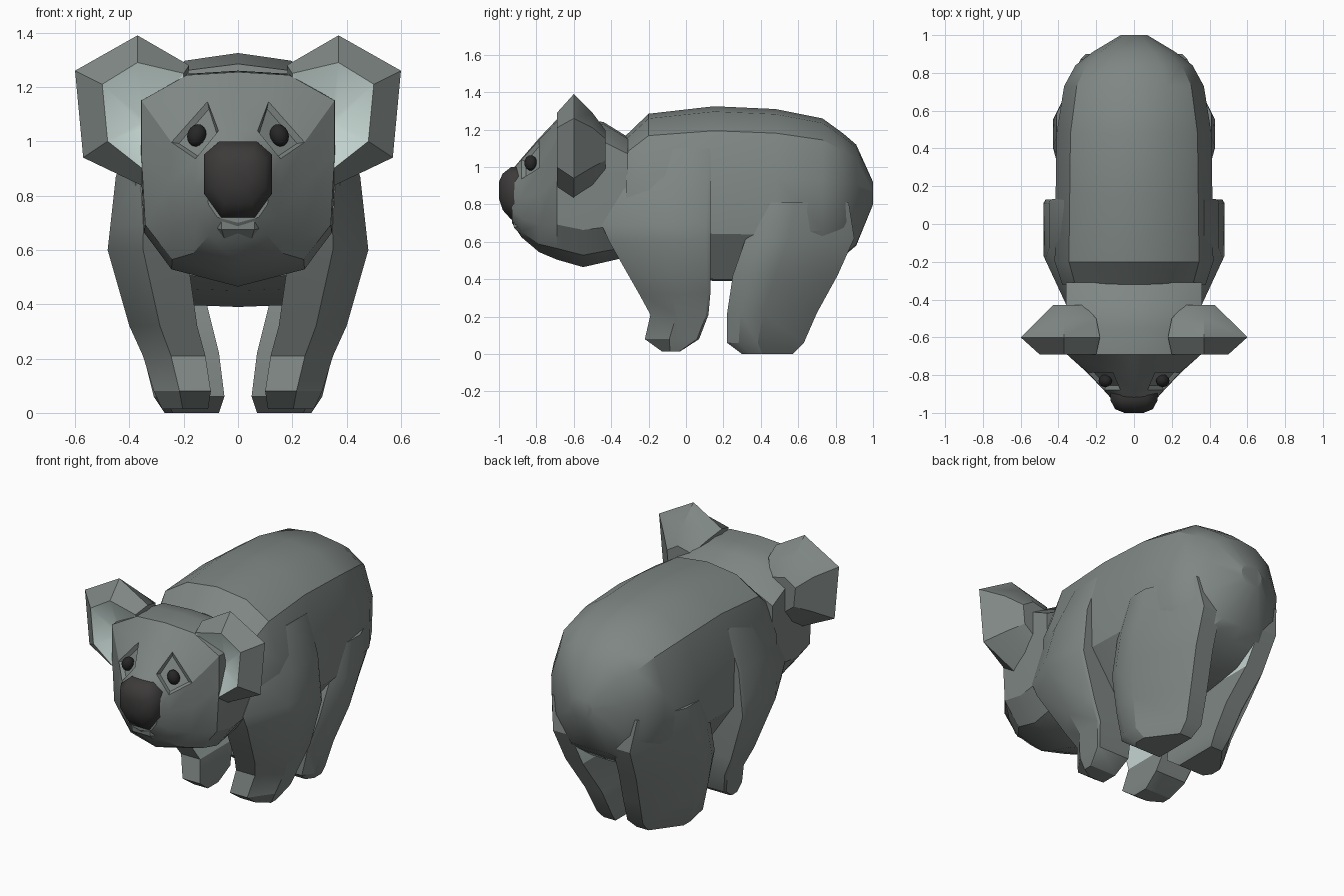
import bpy, bmesh, math
from mathutils import Vector

default = bpy.data.objects.get("Cube")
if default:
    bpy.data.objects.remove(default, do_unlink=True)


def material(name, rgb):
    mat = bpy.data.materials.new(name)
    mat.use_nodes = True
    color = (*rgb, 1)
    mat.diffuse_color = color
    bsdf = next(n for n in mat.node_tree.nodes if n.type == 'BSDF_PRINCIPLED')
    bsdf.inputs["Base Color"].default_value = color
    return mat


FUR = material("grey fur", (.21, .24, .23))
PALE = material("pale fur", (.55, .66, .63))
NOSE = material("nose black", (.045, .043, .042))
EYE = material("eye black", (.02, .02, .02))


def finish(name, bm, *mats, crease=30):
    """Turn a bmesh into a named object, smooth up to the crease angle."""
    bmesh.ops.recalc_face_normals(bm, faces=bm.faces[:])
    mesh = bpy.data.meshes.new(name)
    bm.to_mesh(mesh)
    bm.free()
    obj = bpy.data.objects.new(name, mesh)
    bpy.context.scene.collection.objects.link(obj)
    for mat in mats:
        mesh.materials.append(mat)
    bpy.ops.object.select_all(action='DESELECT')
    obj.select_set(True)
    bpy.context.view_layer.objects.active = obj
    bpy.ops.object.shade_smooth_by_angle(angle=math.radians(crease))
    return obj


def loft(rings):
    """Skin a list of equal-length point rings and cap both ends."""
    bm = bmesh.new()
    loops = [[bm.verts.new(p) for p in ring] for ring in rings]
    count = len(loops[0])
    for a, b in zip(loops, loops[1:]):
        for i in range(count):
            j = (i + 1) % count
            bm.faces.new((a[i], a[j], b[j], b[i]))
    bm.faces.new(loops[0])
    bm.faces.new(loops[-1])
    bmesh.ops.recalc_face_normals(bm, faces=bm.faces[:])
    return bm


def sections(profile, rows):
    """Mirror a half profile and scale it to each row: y, half width, top, bottom."""
    full = profile + [(-x, z) for x, z in reversed(profile[1:-1])]
    return [[(x * w, y, bottom + z * (top - bottom)) for x, z in full]
            for y, w, top, bottom in rows]


# Body: rounded back and flat belly
body_profile = [(0, 1), (.47, .97), (.82, .86), (1, .6), (.98, .27), (.58, .01), (0, 0)]
body = loft(sections(body_profile, [
    (-.32, .38, 1.17, .5), (-.2, .42, 1.285, .45), (.15, .415, 1.325, .39),
    (.48, .41, 1.31, .39), (.73, .37, 1.26, .44), (.84, .31, 1.18, .52),
    (.91, .22, 1.12, .58), (1, .07, .92, .8)]))
finish("body", body, FUR)

# Head: broad cheeks, then a muzzle with sunken eye sockets facing outward
cheek_profile = [(0, 1), (.53, .985), (1, .86), (1, .6), (.96, .25), (.68, .08), (0, 0)]
muzzle_profile = [(0, 1), (.45, .985), (.98, .74), (1, .5), (.95, .24), (.66, .07), (0, 0)]
head = loft(
    sections(cheek_profile, [
        (-.31, .36, 1.16, .52), (-.44, .36, 1.24, .49),
        (-.55, .36, 1.26, .465), (-.69, .356, 1.255, .505)])
    + sections(muzzle_profile, [
        (-.785, .25, 1.155, .545), (-.88, .16, 1.045, .625), (-.93, .115, .985, .7)]))
sockets = [min(head.faces, key=lambda f: (f.calc_center_median()
                                          - Vector((s * .15, -.835, 1.02))).length)
           for s in (-1, 1)]
bmesh.ops.inset_individual(head, faces=sockets, thickness=.02, depth=-.02)
finish("head", head, FUR)

# Nose: rounded shield
nose_profile = [(0, 1), (.55, 1), (1, .83), (1, .31), (.5, 0), (0, 0)]
nose = loft(sections(nose_profile, [
    (-.89, .125, 1.0, .715), (-.935, .124, 1.0, .72),
    (-.98, .1, .965, .77), (-1, .05, .92, .83)]))
finish("nose", nose, NOSE, crease=60)

# Upper lip: small wedge overhanging the chin
lip = bmesh.new()
for s in (-1, 1):
    for x, y, z in ((.12, -.86, .72), (.06, -.925, .72), (.13, -.84, .685),
                    (.06, -.92, .675), (.05, -.88, .64)):
        lip.verts.new((s * x, y, z))
bmesh.ops.convex_hull(lip, input=lip.verts[:])
finish("upper_lip", lip, FUR)


def make_ear(name, side):
    """Faceted shell with a bevelled rim and a shallow pale hollow in front."""
    rim = [(.18, 1.28), (.37, 1.39), (.6, 1.26), (.57, .94), (.34, .83), (.2, 1.0)]
    inner = [(.2, 1.25), (.37, 1.29), (.5, 1.21), (.48, 1.0), (.34, .89), (.22, 1.0)]

    def scaled(factor):
        return [(.34 + (x - .34) * factor, 1.08 + (z - 1.08) * factor) for x, z in inner]

    layers = [(-.43, scaled(.55)), (-.5, inner), (-.6, rim), (-.69, inner), (-.63, scaled(.15))]
    bm = loft([[(side * x, y, z) for x, z in outline] for y, outline in layers])
    for face in bm.faces:
        if all(v.co.y < -.61 for v in face.verts):
            face.material_index = 1
    finish(name, bm, FUR, PALE)


def make_leg(name, side, rows, front, back, pale_from):
    """Stack of chamfered sections: z, inner x, outer x, front y, back y."""
    rings = []
    for z, xi, xo, yf, yb in rows:
        w, d = xo - xi, yb - yf
        outline = [(xi, yf), (xo - front * w, yf), (xo, yf + front * d),
                   (xo, yb - back * d), (xo - back * w, yb), (xi, yb)]
        rings.append([(side * x, y, z) for x, y in outline])
    bm = loft(rings)
    # Pale fur on the upper inner side
    for face in bm.faces:
        if face.normal.x * side < -.8 and face.calc_center_median().z > pale_from:
            face.material_index = 1
    finish(name, bm, FUR, PALE)


front_rows = [
    (1.1, .25, .37, -.22, .14), (.87, .25, .45, -.34, .13), (.69, .2, .47, -.45, .13),
    (.6, .19, .48, -.41, .13), (.32, .15, .4, -.25, .13), (.21, .12, .35, -.19, .12),
    (.08, .1, .31, -.22, .07), (.015, .11, .28, -.13, -.03)]
hind_rows = [
    (.81, .2, .41, .39, .87), (.62, .14, .43, .32, .9), (.42, .12, .41, .25, .81),
    (.22, .07, .35, .22, .7), (.06, .05, .31, .22, .63), (0, .07, .27, .3, .57)]

# Paired parts
for label, side in (("left", 1), ("right", -1)):
    make_ear(label + "_ear", side)
    make_leg(label + "_front_leg", side, front_rows, .45, .04, .25)
    make_leg(label + "_hind_leg", side, hind_rows, .15, .6, .4)
    ball = bmesh.new()
    bmesh.ops.create_uvsphere(ball, u_segments=12, v_segments=8, radius=.042)
    eye = finish(label + "_eye", ball, EYE, crease=60)
    eye.location = (side * .152, -.83, 1.022)
    eye.scale = (.82, .82, 1)
    eye.rotation_euler.y = side * math.radians(-20)
